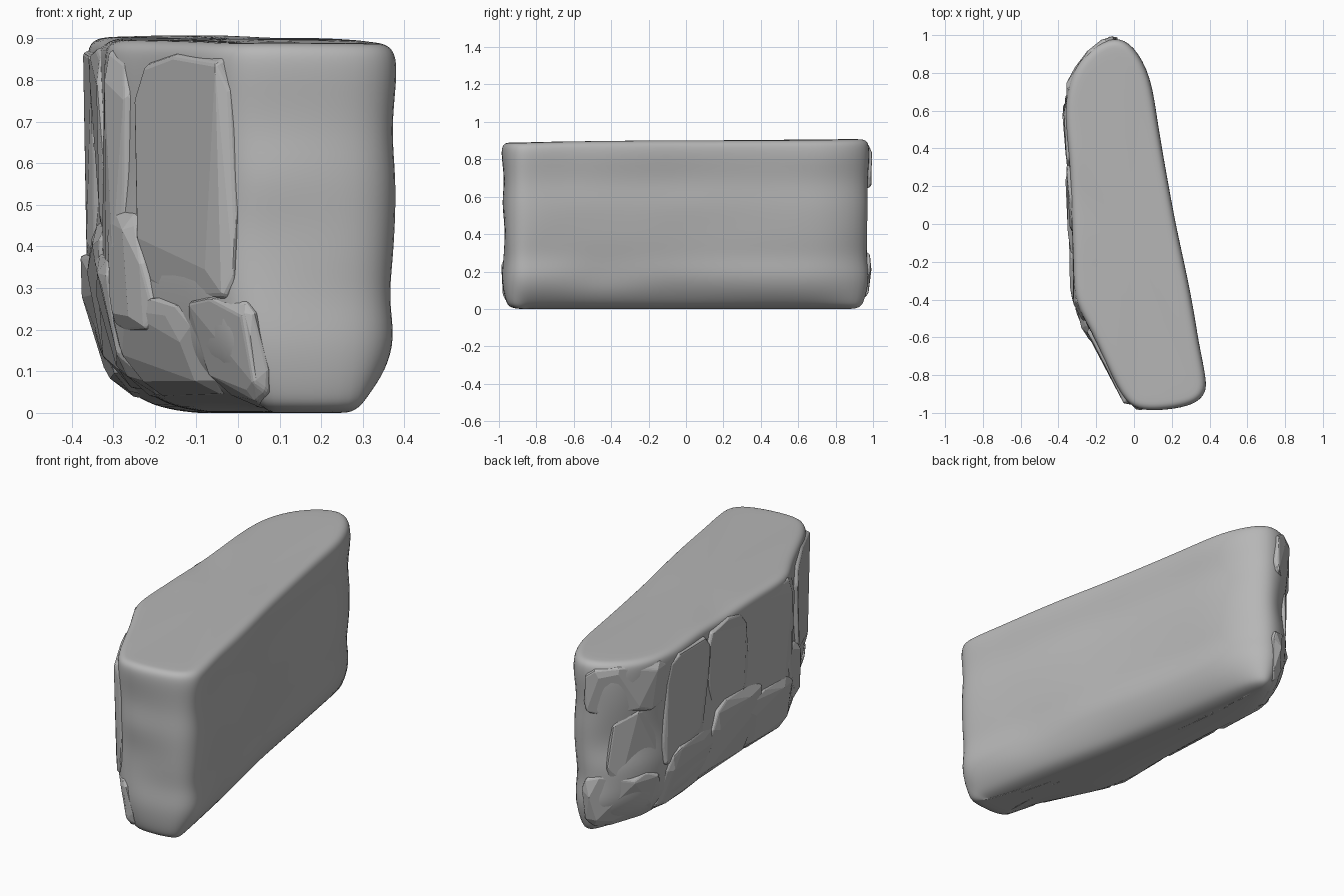
import bpy
import bmesh
import math
import random
from mathutils import Vector, noise

random.seed(7)
if "Cube" in bpy.data.objects:
    bpy.data.objects.remove(bpy.data.objects["Cube"])

rock = bpy.data.materials.new("rock_grey")
rock.use_nodes = True
GREY = (0.47, 0.47, 0.47, 1)
rock.diffuse_color = GREY
shader = rock.node_tree.nodes["Principled BSDF"]
shader.inputs["Base Color"].default_value = GREY
shader.inputs["Roughness"].default_value = 0.9

# Plan outline, from the back tip along the rugged side, round the front, back along the smooth side
OUTLINE = [Vector(p) for p in (
    (0, .95), (-.1, 1), (-.23, .95), (-.325, .83), (-.372, .7),
    (-.378, .55), (-.36, .33), (-.345, .15), (-.34, -.05), (-.335, -.25),
    (-.32, -.42), (-.26, -.57), (-.135, -.8), (-.05, -.955), (.04, -1),
    (.18, -.985), (.32, -.965), (.385, -.9), (.385, -.82), (.345, -.62),
    (.315, -.45), (.265, -.2), (.222, -.02), (.173, .25), (.122, .55), (.088, .78))]
COUNT = len(OUTLINE)
SMOOTH_START = 17  # first outline point of the smooth side

# Height, inset of the rugged side, inset of the smooth side
LEVELS = [
    (0, .27, .08), (.012, .19, .04), (.04, .13, .025), (.1, .07, .012),
    (.18, .035, .004), (.27, .02, .018), (.36, .01, .008), (.46, .02, .002),
    (.57, .025, 0), (.68, .015, .016), (.8, .01, 0), (.86, .01, .002),
    (.885, .016, .012), (.9, .04, .035)]

# Chipped hollows: outline position, height, depth, spread along, spread up
HOLLOWS = [
    (20, .18, .035, .8, .08), (14.2, .42, .035, .7, .09), (14, .72, .02, .6, .1),
    (2, .48, .04, 1.1, .1), (6.2, .86, .02, .4, .3), (11, .8, .02, .4, .3)]


def insets(z):
    for (z0, l0, r0), (z1, l1, r1) in zip(LEVELS, LEVELS[1:]):
        if z <= z1:
            f = max(0, (z - z0) / (z1 - z0))
            return l0 + (l1 - l0) * f, r0 + (r1 - r0) * f
    return LEVELS[-1][1:]


def surface(t, z, out=0):
    """Point and outward direction on the slab wall at outline position t, height z."""
    i = math.floor(t)
    a, b = OUTLINE[i % COUNT], OUTLINE[(i + 1) % COUNT]
    p = a.lerp(b, t - i)
    tangent = OUTLINE[(i + 2) % COUNT].lerp(b, 1 - (t - i)) - OUTLINE[(i - 1) % COUNT].lerp(a, t - i)
    normal = Vector((tangent.y, -tangent.x)).normalized()
    left, right = insets(z)
    rugged = max(0, -normal.x)
    p -= normal * (left * rugged + right * (1 - rugged) - out)
    return Vector((p.x, p.y, z)), Vector((normal.x, normal.y, 0))


def add_object(name, bm):
    bmesh.ops.recalc_face_normals(bm, faces=bm.faces)
    mesh = bpy.data.meshes.new(name)
    bm.to_mesh(mesh)
    bm.free()
    obj = bpy.data.objects.new(name, mesh)
    bpy.context.collection.objects.link(obj)
    mesh.materials.append(rock)
    return obj


# Main slab: stacked rings with a soft wobble, hollows and a rolled lower edge on the smooth side
bm = bmesh.new()
rings = []
rows = [(LEVELS[0][0], -.05)] + [(z, 0) for z, _, _ in LEVELS] + [(LEVELS[-1][0], -.05)]
for z, out in rows:
    ring = []
    for i in range(COUNT):
        p, n = surface(i, z, out)
        dent = sum(d * math.exp(-((i - t) / w) ** 2 - ((z - c) / h) ** 2)
                   for t, c, d, w, h in HOLLOWS)
        if i >= SMOOTH_START:
            dent += .08 * max(0, 1 - z / .2) ** 2
        p += n * (noise.noise(p * 5) * .012 - dent)
        if z > .8:
            p.z += .012 * noise.noise(Vector((0, p.y * 4, 2))) + .006 * p.y
        ring.append(bm.verts.new(p))
    rings.append(ring)
for low, high in zip(rings, rings[1:]):
    for i in range(COUNT):
        j = (i + 1) % COUNT
        bm.faces.new((low[i], low[j], high[j], high[i]))
bm.faces.new(rings[0][::-1])
bm.faces.new(rings[-1])
slab = add_object("main_slab", bm)
soften = slab.modifiers.new("soften", "SUBSURF")
soften.levels = soften.render_levels = 2
for poly in slab.data.polygons:
    poly.use_smooth = True


def stone(name, t0, t1, z0, z1, out, lean=0):
    """Faceted stone bedded in the slab wall; lean slants its sides."""
    bm = bmesh.new()
    for size, push, sides in ((1, -.05, 12), (.9, out * .5, 11), (.68, out, 8)):
        turn = random.random()
        for k in range(sides):
            angle = math.tau * (k + turn) / sides
            u, v = math.cos(angle), math.sin(angle)
            u = math.copysign(abs(u) ** .45, u) * size
            v = math.copysign(abs(v) ** .45, v) * size
            t = (t0 + t1 + (t1 - t0) * u) / 2 + lean * v
            z = (z0 + z1 + (z1 - z0) * v) / 2
            jitter = random.uniform(-.014, .006)
            bm.verts.new(surface(t, z, push + jitter)[0])
    hull = bmesh.ops.convex_hull(bm, input=bm.verts)
    inner = [g for g in hull["geom_interior"] if isinstance(g, bmesh.types.BMVert)]
    bmesh.ops.delete(bm, geom=inner, context="VERTS")
    bmesh.ops.dissolve_limit(bm, angle_limit=math.radians(8), verts=bm.verts, edges=bm.edges)
    obj = add_object(name, bm)
    bevel = obj.modifiers.new("worn_edges", "BEVEL")
    bevel.width = .008
    bevel.segments = 2


# Stones on the back end
stone("back_cap_stone", .8, 4.4, .62, .9, .01, .1)
stone("back_middle_stone", 1.8, 4.5, .26, .66, -.015, .2)
stone("back_foot_stone", .7, 4.2, .01, .33, .012, -.1)

# Stones along the rugged side
stone("side_stone_rear_upper", 4, 6.2, .27, .9, .01, .2)
stone("side_stone_rear_lower", 4, 6.4, .02, .4, .018, .3)
stone("side_stone_centre_upper", 6.1, 8.1, .38, .9, .01, -.2)
stone("side_stone_centre_lower", 6, 8.5, .02, .48, .02, .35)
stone("side_stone_fore_upper", 7.8, 10.7, .3, .9, .01, .2)
stone("side_stone_fore_lower", 7.9, 10.4, .02, .4, .02, -.2)
stone("side_stone_corner", 9.9, 11.3, .18, .5, .025, -.2)

# Broken front corner
stone("front_corner_stone", 10.9, 13.5, .24, .89, .012, -.1)
stone("front_foot_stone", 11.9, 14.3, .01, .29, .015, -.2)
stone("side_foot_stone", 9.8, 12.2, .02, .29, .02, -.2)
